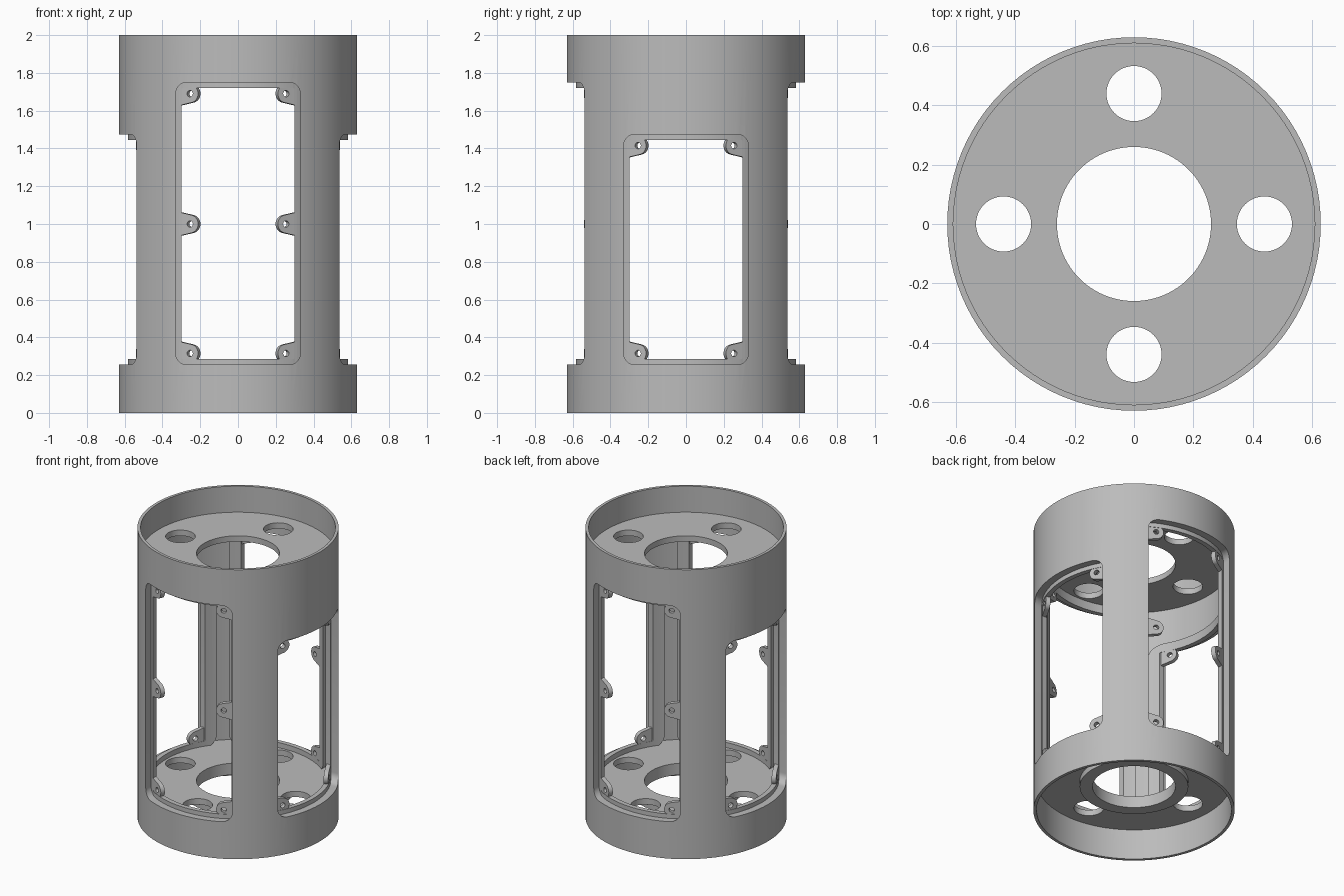
import bpy, bmesh, math
from mathutils import Matrix, Vector

if "Cube" in bpy.data.objects:
    bpy.data.objects.remove(bpy.data.objects["Cube"], do_unlink=True)

grey = bpy.data.materials.new("plain_grey")
grey.use_nodes = True
GREY = (0.5, 0.5, 0.5, 1)
grey.diffuse_color = GREY
grey.node_tree.nodes["Principled BSDF"].inputs["Base Color"].default_value = GREY

OUTER, INNER = 0.63, 0.61      # tube wall
LIP_OUT, LIP_IN = 0.582, 0.55  # window ledge
SEG = 96


def make(name, bm, matrix=None):
    bmesh.ops.recalc_face_normals(bm, faces=bm.faces)
    mesh = bpy.data.meshes.new(name)
    bm.to_mesh(mesh)
    bm.free()
    if matrix:
        mesh.transform(matrix)
    ob = bpy.data.objects.new(name, mesh)
    bpy.context.collection.objects.link(ob)
    mesh.materials.append(grey)
    return ob


def lathe(name, profile):
    """Revolve a closed (radius, z) profile around the z axis."""
    bm = bmesh.new()
    rings = [[bm.verts.new((r * math.cos(a), r * math.sin(a), z)) for r, z in profile]
             for a in (math.tau * i / SEG for i in range(SEG))]
    n = len(profile)
    for i in range(SEG):
        a, b = rings[i], rings[(i + 1) % SEG]
        for j in range(n):
            k = (j + 1) % n
            bm.faces.new((a[j], b[j], b[k], a[k]))
    return make(name, bm)


def ring(name, r0, r1, z0, z1):
    return lathe(name, [(r0, z0), (r1, z0), (r1, z1), (r0, z1)])


def prism(name, points, y0, y1, matrix=None):
    """Extrude an (x, z) outline along y."""
    bm = bmesh.new()
    face = bm.faces.new([bm.verts.new((x, y0, z)) for x, z in points])
    new = bmesh.ops.extrude_face_region(bm, geom=[face])["geom"]
    verts = [v for v in new if isinstance(v, bmesh.types.BMVert)]
    bmesh.ops.translate(bm, verts=verts, vec=(0, y1 - y0, 0))
    return make(name, bm, matrix)


def arc(cx, cz, r, a0, a1, n):
    return [(cx + r * math.cos(math.radians(a0 + (a1 - a0) * i / n)),
             cz + r * math.sin(math.radians(a0 + (a1 - a0) * i / n))) for i in range(n + 1)]


def rounded(w, z0, z1, r):
    pts = []
    for cx, cz, a in ((w - r, z1 - r, 0), (r - w, z1 - r, 90), (r - w, z0 + r, 180), (w - r, z0 + r, 270)):
        pts += arc(cx, cz, r, a, a + 90, 8)
    return pts


def boolean(ob, tool, operation="DIFFERENCE"):
    mod = ob.modifiers.new("cut", "BOOLEAN")
    mod.operation, mod.solver, mod.object = operation, "EXACT", tool
    bpy.context.view_layer.objects.active = ob
    bpy.ops.object.modifier_apply(modifier=mod.name)
    bpy.data.objects.remove(tool, do_unlink=True)


parts = []

# Outer tube, top and bottom plates, collar under the bottom plate
tube = ring("outer_tube", INNER, OUTER, 0, 2)
top_plate = ring("top_plate", 0.26, 0.615, 1.78, 1.82)
bottom_plate = ring("bottom_plate", 0.26, 0.615, 0.21, 0.25)
collar = ring("bottom_collar", 0.26, 0.34, 0.17, 0.215)
for plate in (top_plate, bottom_plate):
    for i in range(4):
        turn = Matrix.Rotation(math.pi / 2 * i, 4, "Z")
        hole = [(x, z) for x, z in arc(0.44, 0, 0.093, 0, 352.5, 47)]
        lay = turn @ Matrix.Rotation(math.pi / 2, 4, "X")
        boolean(plate, prism("hole_cutter", hole, -3, 3, lay))
parts += [tube, top_plate, bottom_plate, collar]

# Four windows: tall at front and back, shorter at the sides
for i, side in enumerate(("front", "left", "back", "right")):
    turn = Matrix.Rotation(math.pi / 2 * i, 4, "Z")
    low, high = 0.255, (1.75, 1.475)[i % 2]
    opening = rounded(0.33, low, high, 0.06)
    boolean(tube, prism("window_cutter", opening, -1, -0.2, turn))

    # Stepped frame behind the wall
    frame = ring(side + "_window_frame", LIP_IN, 0.615, 0.1, 1.9)
    boolean(frame, prism("frame_bounds", rounded(0.36, low - 0.03, high + 0.03, 0.09), -1, -0.2, turn), "INTERSECT")
    recess = prism("recess_cutter", opening, -1, -0.2, turn)
    boolean(recess, ring("recess_core", 0.05, LIP_OUT, -1, 3))
    boolean(frame, recess)
    boolean(frame, prism("opening_cutter", rounded(0.30, low + 0.03, high - 0.03, 0.01), -1, -0.2, turn))
    parts.append(frame)

    # Screw tabs on the ledge, facing radially outward
    levels = [low + 0.06, high - 0.06] + ([1.0] if i % 2 == 0 else [])
    for z in levels:
        for s in (-1, 1):
            lean = Matrix.Rotation(s * math.asin(0.255 / 0.58), 4, "Z")
            outline = arc(0, 0, 0.048, 100, 260, 16) + [(0.06, -0.062), (0.06, 0.062)]
            outline = [(s * x, dz + z) for x, dz in outline]
            tab = prism(side + "_screw_tab", outline, -LIP_OUT + 0.003, -LIP_IN, turn @ lean)
            bore = arc(0, z, 0.017, 0, 345, 23)
            boolean(tab, prism("bore_cutter", bore, -1, -0.2, turn @ lean))
            parts.append(tab)

# Smooth curved walls, keep the edges crisp
bpy.ops.object.select_all(action="DESELECT")
for ob in parts:
    ob.select_set(True)
bpy.context.view_layer.objects.active = tube
bpy.ops.object.shade_smooth_by_angle(angle=math.radians(30))
